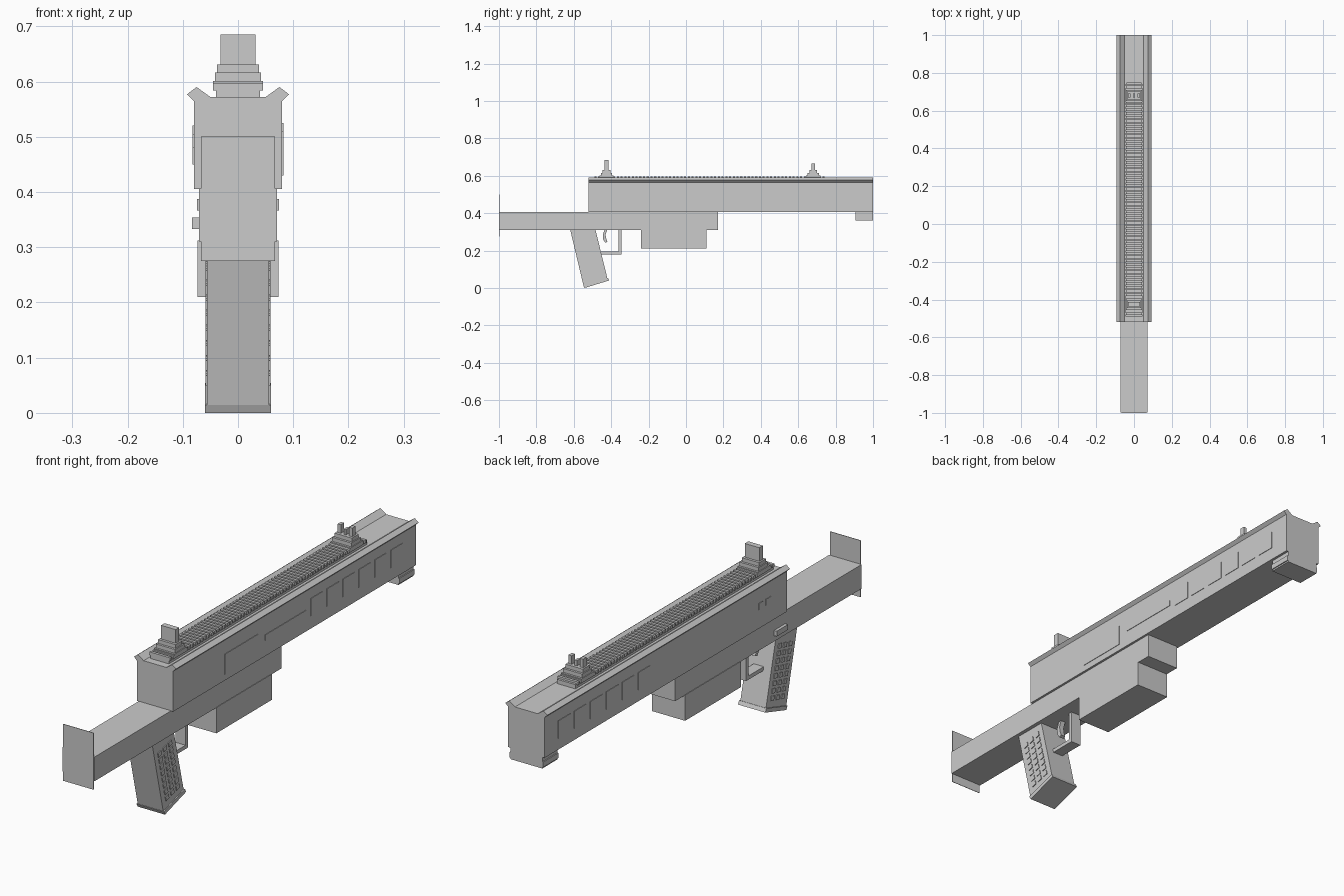
import bpy, bmesh, math
from mathutils import Matrix, Vector

if "Cube" in bpy.data.objects:
    bpy.data.objects.remove(bpy.data.objects["Cube"])

grey = bpy.data.materials.new("plain grey")
grey.diffuse_color = (0.6, 0.6, 0.6, 1)
grey.use_nodes = True
grey.node_tree.nodes["Principled BSDF"].inputs["Base Color"].default_value = grey.diffuse_color


def finish(name, bm):
    bmesh.ops.recalc_face_normals(bm, faces=bm.faces)
    mesh = bpy.data.meshes.new(name)
    bm.to_mesh(mesh)
    bm.free()
    mesh.materials.append(grey)
    ob = bpy.data.objects.new(name, mesh)
    bpy.context.collection.objects.link(ob)
    return ob


def add_box(bm, x, y, z, tilt=None):
    """Box from (min, max) pairs; optional tilt matrix applied afterwards."""
    size = Vector((x[1] - x[0], y[1] - y[0], z[1] - z[0]))
    mid = Vector((sum(x) / 2, sum(y) / 2, sum(z) / 2))
    m = Matrix.Translation(mid) @ Matrix.Diagonal((*size, 1))
    bmesh.ops.create_cube(bm, size=1, matrix=tilt @ m if tilt else m)


def boxes(name, *specs):
    bm = bmesh.new()
    for s in specs:
        add_box(bm, *s)
    return finish(name, bm)


def extrude(name, pts, axis, lo, hi):
    """Extrude a 2D profile along x (points are y,z) or y (points are x,z)."""
    bm = bmesh.new()
    place = (lambda p, t: (t, p[0], p[1])) if axis == 'x' else (lambda p, t: (p[0], t, p[1]))
    a = [bm.verts.new(place(p, lo)) for p in pts]
    b = [bm.verts.new(place(p, hi)) for p in pts]
    bm.faces.new(a)
    bm.faces.new(b)
    n = len(pts)
    for i in range(n):
        bm.faces.new((a[i], a[(i + 1) % n], b[(i + 1) % n], b[i]))
    return finish(name, bm)


# upper housing with flared lips along its top
half = [(0.08, 0.405), (0.08, 0.565), (0.092, 0.577), (0.075, 0.59), (0.05, 0.572)]
extrude("upper_housing", half + [(-x, z) for x, z in reversed(half)], 'y', -0.52, 1)

# lower housing, stock and butt plate
boxes("lower_housing", ((-0.071, 0.071), (-0.999, 0.17), (0.31, 0.406)))
boxes("butt_plate", ((-0.067, 0.067), (-1, -0.998), (0.275, 0.5)))
boxes("magazine_block", ((-0.073, 0.073), (-0.24, 0.11), (0.21, 0.312)))

# block under the muzzle, with side flanges
boxes("muzzle_block",
      ((-0.07, 0.07), (0.905, 1), (0.36, 0.406)),
      ((-0.074, 0.074), (0.905, 1), (0.366, 0.387)))

# top rail with cross teeth
teeth = 62
pitch = 1.24 / teeth
boxes("top_rail", ((-0.04, 0.04), (-0.49, 0.75), (0.57, 0.589)),
      *[((-0.045, 0.045), (-0.49 + i * pitch, -0.49 + (i + 0.55) * pitch), (0.584, 0.597))
        for i in range(teeth)])


# sights: stepped bases, solid rear blade, three front posts
def sight_base(y):
    return [((-w, w), (y - d, y + d), (z, z + 0.017))
            for w, d, z in ((0.045, 0.038, 0.584), (0.042, 0.03, 0.599), (0.038, 0.021, 0.614))]


boxes("rear_sight", *sight_base(-0.425), ((-0.032, 0.032), (-0.436, -0.414), (0.63, 0.685)))
boxes("front_sight", *sight_base(0.68),
      ((-0.032, -0.018), (0.67, 0.69), (0.63, 0.665)),
      ((0.018, 0.032), (0.67, 0.69), (0.63, 0.665)),
      ((-0.005, 0.005), (0.67, 0.69), (0.63, 0.652)))

# thin raised plates on the housing sides
right, left = (0.079, 0.082), (-0.082, -0.079)
starts = [0.34 + 0.1 * i for i in range(6)]
boxes("right_side_plates",
      (right, (-0.2, 0.01), (0.43, 0.51)),
      (right, (0.055, 0.31), (0.468, 0.49)),
      *[(right, (y, y + 0.075), (0.455, 0.525)) for y in starts])
boxes("left_side_plates",
      *[(left, (y, y + 0.075), (0.45, 0.52)) for y in starts],
      (left, (-0.365, -0.34), (0.48, 0.505)),
      (left, (-0.42, -0.385), (0.48, 0.505)))
boxes("selector_button", ((-0.083, -0.07), (-0.52, -0.45), (0.333, 0.354)))

# grip, its foot and the raised squares on both sides
extrude("grip", [(-0.62, 0.315), (-0.485, 0.315), (-0.42, 0.05), (-0.548, 0.012)],
        'x', -0.056, 0.056)
extrude("grip_foot", [(-0.55, 0.014), (-0.418, 0.054), (-0.411, 0.04), (-0.543, 0.0)],
        'x', -0.06, 0.06)
tilt = Matrix.Translation((0, -0.552, 0.31)) @ Matrix.Rotation(0.241, 4, 'X')
squares = []
for side in ((0.055, 0.059), (-0.059, -0.055)):
    for row in range(8):
        for col in (-0.034, 0, 0.034):
            z = -0.052 - row * 0.028
            squares.append((side, (col - 0.01, col + 0.01), (z - 0.009, z + 0.009), tilt))
boxes("grip_squares", *squares)

# trigger guard and trigger
extrude("trigger_guard",
        [(-0.465, 0.195), (-0.36, 0.195), (-0.36, 0.312), (-0.345, 0.312),
         (-0.345, 0.18), (-0.46, 0.18)], 'x', -0.022, 0.022)
extrude("trigger",
        [(-0.435, 0.312), (-0.445, 0.285), (-0.443, 0.26), (-0.432, 0.242), (-0.42, 0.247),
         (-0.428, 0.268), (-0.43, 0.287), (-0.42, 0.312)], 'x', -0.01, 0.01)
